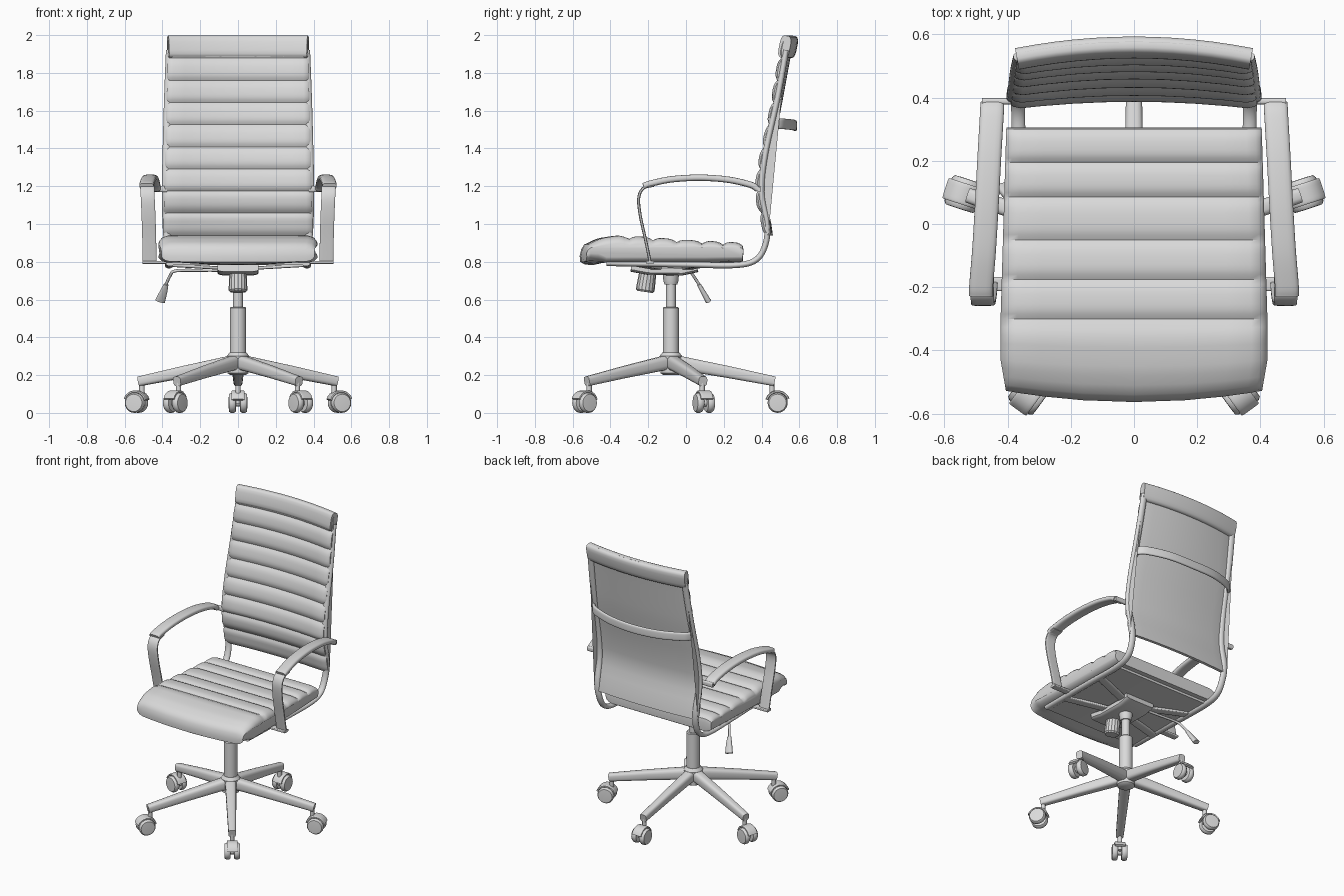
import bpy, bmesh, math
from mathutils import Vector

cube = bpy.data.objects.get("Cube")
if cube:
    bpy.data.objects.remove(cube, do_unlink=True)

grey = bpy.data.materials.new("plain_grey")
grey.use_nodes = True
grey.diffuse_color = (0.7, 0.7, 0.7, 1)
grey.node_tree.nodes["Principled BSDF"].inputs["Base Color"].default_value = grey.diffuse_color

X, Y, Z = Vector((1, 0, 0)), Vector((0, 1, 0)), Vector((0, 0, 1))


def loft(name, rings, angle=40):
    """Skin closed rings of equal length and cap both ends."""
    bm = bmesh.new()
    rows = [[bm.verts.new(p) for p in ring] for ring in rings]
    n = len(rows[0])
    for r, s in zip(rows, rows[1:]):
        for i in range(n):
            j = (i + 1) % n
            bm.faces.new((r[i], r[j], s[j], s[i]))
    bm.faces.new(rows[0])
    bm.faces.new(rows[-1])
    bmesh.ops.recalc_face_normals(bm, faces=bm.faces)
    mesh = bpy.data.meshes.new(name)
    bm.to_mesh(mesh)
    bm.free()
    mesh.materials.append(grey)
    ob = bpy.data.objects.new(name, mesh)
    bpy.context.collection.objects.link(ob)
    bpy.ops.object.select_all(action='DESELECT')
    bpy.context.view_layer.objects.active = ob
    ob.select_set(True)
    bpy.ops.object.shade_smooth_by_angle(angle=math.radians(angle))
    return ob


def spline(pts, n=6):
    """Smooth path through the points."""
    p = [Vector(q) for q in pts]
    p = [2 * p[0] - p[1]] + p + [2 * p[-1] - p[-2]]
    out = []
    for a, b, c, d in zip(p, p[1:], p[2:], p[3:]):
        for k in range(n):
            t = k / n
            out.append((2 * b + (c - a) * t + (2 * a - 5 * b + 4 * c - d) * t * t
                        + (3 * b - a - 3 * c + d) * t ** 3) / 2)
    return out + [p[-2]]


def sweep(name, path, a, b, side, power=1.0, sides=16):
    """Sweep a rounded section: half width a along side, half depth b across it."""
    path = [Vector(p) for p in path]
    a, b = [v if isinstance(v, tuple) else (v, v) for v in (a, b)]
    rings = []
    last = len(path) - 1
    for i, p in enumerate(path):
        t = (path[min(i + 1, last)] - path[max(i - 1, 0)]).normalized()
        s = (side - t * side.dot(t)).normalized()
        n = t.cross(s)
        f = i / last
        wa, wb = a[0] + (a[1] - a[0]) * f, b[0] + (b[1] - b[0]) * f
        ring = []
        for k in range(sides):
            g = math.tau * (k + 0.5) / sides
            c, d = math.cos(g), math.sin(g)
            ring.append(p + s * wa * math.copysign(abs(c) ** power, c)
                        + n * wb * math.copysign(abs(d) ** power, d))
        rings.append(ring)
    return loft(name, rings)


def lathe(name, profile, origin, axis=Z, sides=24, rib=0.0):
    """Turn (radius, height) pairs around an axis, with optional ribs."""
    q = axis.to_track_quat('Z', 'Y')
    return loft(name, [[Vector(origin) + q @ Vector((
        r * (1 - rib * (k % 2)) * math.cos(math.tau * k / sides),
        r * (1 - rib * (k % 2)) * math.sin(math.tau * k / sides), h))
        for k in range(sides)] for r, h in profile], 35)


def lerp_path(table, z):
    for (z0, v0), (z1, v1) in zip(table, table[1:]):
        if z <= z1:
            return v0 + (v1 - v0) * (z - z0) / (z1 - z0)
    return table[-1][1]


# Star base, column and casters
CY = -0.08
hub = Vector((0, CY, 0))
lathe("base_hub", [(0.04, 0.2), (0.055, 0.21), (0.06, 0.3), (0.045, 0.32)], hub)
lathe("column_sleeve", [(0.043, 0.3), (0.043, 0.555), (0.038, 0.56)], hub)
lathe("gas_lift", [(0.026, 0.55), (0.026, 0.7)], hub)
lathe("column_socket", [(0.034, 0.68), (0.04, 0.7), (0.045, 0.76)], hub)
for i in range(5):
    g = math.radians(90 + 72 * i)
    out = Vector((math.cos(g), math.sin(g), 0))
    across = Z.cross(out)
    sweep("base_leg", [hub + out * r + Z * z for r, z in ((0.03, 0.267), (0.3, 0.217), (0.55, 0.167))],
          (0.036, 0.024), (0.038, 0.026), across, 0.6)
    wheel = hub + out * 0.565 + Z * 0.053
    lathe("caster_pin", [(0.014, 0.05), (0.014, 0.16)], hub + out * 0.535, sides=12)
    for s in (-1, 1):
        lathe("caster_wheel", [(0.03, -0.019), (0.046, -0.018), (0.053, -0.008), (0.053, 0.008),
                               (0.046, 0.018), (0.03, 0.019)], wheel + across * s * 0.03, across)
    hood = [wheel + (out * math.cos(h) + Z * math.sin(h)) * 0.06
            for h in [math.radians(20 + 16 * k) for k in range(10)]]
    sweep("caster_hood", hood, 0.034, 0.007, across, 0.4)
    lathe("caster_axle", [(0.02, -0.03), (0.02, 0.03)], wheel, across, 12)

# Seat cushion: channelled profile lofted across the width
seams = [-0.54, -0.30, -0.175, -0.05, 0.085, 0.195, 0.30]
crest = [(-0.54, 0.885), (-0.47, 0.918), (-0.36, 0.935), (-0.2, 0.925), (0.0, 0.91), (0.3, 0.895)]
profile = [(-0.535, 0.785), (-0.56, 0.8), (-0.563, 0.83), (-0.555, 0.865)]
for j, (y0, y1) in enumerate(zip(seams, seams[1:])):
    for k in range(8):
        y = y0 + (y1 - y0) * k / 8
        dip = 0 if j == 0 and k < 4 else 0.016 * abs(2 * k / 8 - 1) ** 3
        profile.append((y, lerp_path(crest, y) + 0.006 - dip))
profile += [(0.3, 0.885), (0.305, 0.86), (0.3, 0.80), (0.1, 0.795), (-0.2, 0.795), (-0.44, 0.795), (-0.49, 0.783)]
rings = []
for u in (-1, -0.985, -0.95, -0.88, -0.7, -0.4, 0, 0.4, 0.7, 0.88, 0.95, 0.985, 1):
    e = max(0, (abs(u) - 0.8) / 0.2)
    s = math.sqrt(1 - 0.75 * e ** 4)
    ring = []
    for y, z in profile:
        half = 0.422 - 0.018 * max(0, y + 0.3) / 0.6 - 0.015 * max(0, -y - 0.45) / 0.1
        front = 0.035 * u * u * max(0, -y - 0.3) / 0.26
        lift = 0.025 * u * u * (1 if y < -0.45 and z < 0.8 else 0)
        ring.append((u * half, y + front, 0.855 + (z - 0.855) * s + lift))
    rings.append(ring)
loft("seat_cushion", rings)

# Back cushion: nine channels, gently bowed across the width
front_line = [(0.93, 0.405), (1.0, 0.395), (1.1, 0.37), (1.19, 0.358), (1.34, 0.38),
              (1.6, 0.435), (1.87, 0.48), (2.0, 0.505)]


def bow(u, z):
    return (0.02 + 0.016 * (z - 0.93)) * (1 - u * u)


Z0, Z1, COUNT = 0.94, 1.995, 9
step = (Z1 - Z0) / COUNT
face, rear = [], []
for j in range(COUNT):
    for k in range(8):
        z = Z0 + step * (j + k / 8)
        face.append((z, lerp_path(front_line, z) + 0.016 * abs(2 * k / 8 - 1) ** 3))
face.append((Z1, 0.52))
rear = [(z, lerp_path(front_line, z) + 0.036) for z, y in face[::-4]]
rings = []
for u in (-1, -0.98, -0.92, -0.75, -0.5, -0.25, 0, 0.25, 0.5, 0.75, 0.92, 0.98, 1):
    inset = 0.016 * max(0, (abs(u) - 0.9) / 0.1) ** 3
    ring = []
    for pts, d in ((face, 1), (rear, -0.3)):
        ring += [(u * (0.397 - 0.026 * (z - Z0)), y + bow(u, z) + d * inset, z) for z, y in pts]
    rings.append(ring)
loft("back_cushion", rings)

# Head roll and rear cross band
sweep("head_roll", [(u * 0.37, 0.522 + bow(u, 1.94), 1.938) for u in [k / 6 - 1 for k in range(13)]],
      0.06, 0.03, Vector((0, 0.2, 1)), 0.6)
sweep("back_cross_band", spline([(-0.375, 0.475, 1.53), (-0.33, 0.515, 1.53), (-0.18, 0.565, 1.525),
                                 (0, 0.578, 1.52), (0.18, 0.565, 1.525), (0.33, 0.515, 1.53),
                                 (0.375, 0.475, 1.53)]), 0.028, 0.01, Z, 0.5)

# Side parts, built for both sides
for s in (-1, 1):
    sweep("side_frame", spline([(s * 0.36, -0.42, 0.793), (s * 0.365, 0, 0.785), (s * 0.365, 0.26, 0.782),
                                (s * 0.367, 0.37, 0.81), (s * 0.37, 0.42, 0.89), (s * 0.378, 0.43, 1.0),
                                (s * 0.382, 0.40, 1.17), (s * 0.378, 0.42, 1.37), (s * 0.37, 0.483, 1.66),
                                (s * 0.36, 0.53, 1.92)]), 0.022, 0.016, X)
    sweep("arm_pad", spline([(s * 0.448, 0.38, 1.185), (s * 0.45, 0.34, 1.208), (s * 0.457, 0.22, 1.235),
                             (s * 0.465, 0.07, 1.245), (s * 0.474, -0.08, 1.236), (s * 0.483, -0.19, 1.213),
                             (s * 0.484, -0.225, 1.2)]), 0.038, 0.017, X, 0.6)
    sweep("arm_post", spline([(s * 0.48, -0.17, 1.205), (s * 0.48, -0.225, 1.19), (s * 0.478, -0.25, 1.14),
                              (s * 0.474, -0.243, 1.05), (s * 0.47, -0.215, 0.92), (s * 0.468, -0.19, 0.8)]),
          0.037, 0.008, X, 0.4)
    sweep("arm_foot", [(s * 0.34, -0.19, 0.797), (s * 0.505, -0.19, 0.797)], 0.022, 0.008, Y, 0.4)
    sweep("arm_rear_bracket", [(s * 0.375, 0.388, 1.185), (s * 0.48, 0.388, 1.185)], 0.01, 0.016, Y, 0.6)

# Mechanism under the seat
sweep("seat_pan", [(0, -0.42, 0.79), (0, 0.27, 0.79)], 0.36, 0.008, X, 0.15)
sweep("tilt_housing", [(0, -0.29, 0.772), (0, -0.2, 0.755), (0, -0.02, 0.752), (0, 0.06, 0.77)],
      0.11, 0.025, X, 0.4)
for s in (-1, 1):
    for y in (-0.24, 0.1):
        sweep("mount_arm", [(s * 0.06, CY + (y - CY) * 0.4, 0.765), (s * 0.36, y, 0.782)],
              0.028, 0.009, Y, 0.4)
lathe("tension_knob", [(0.025, 0.08), (0.035, 0.05), (0.046, 0.045), (0.05, -0.04), (0.042, -0.05)],
      (0, -0.21, 0.69), Vector((0, 0.15, 1)), 32, 0.07)
sweep("lever_rod", spline([(-0.05, 0.0, 0.755), (-0.2, 0.01, 0.755), (-0.33, 0.02, 0.752),
                           (-0.36, 0.04, 0.725), (-0.385, 0.075, 0.67)]), 0.008, 0.008, Y, sides=10)
sweep("lever_paddle", [(-0.38, 0.068, 0.68), (-0.392, 0.088, 0.645), (-0.412, 0.118, 0.592)],
      (0.012, 0.026), (0.01, 0.015), X, 0.7)
